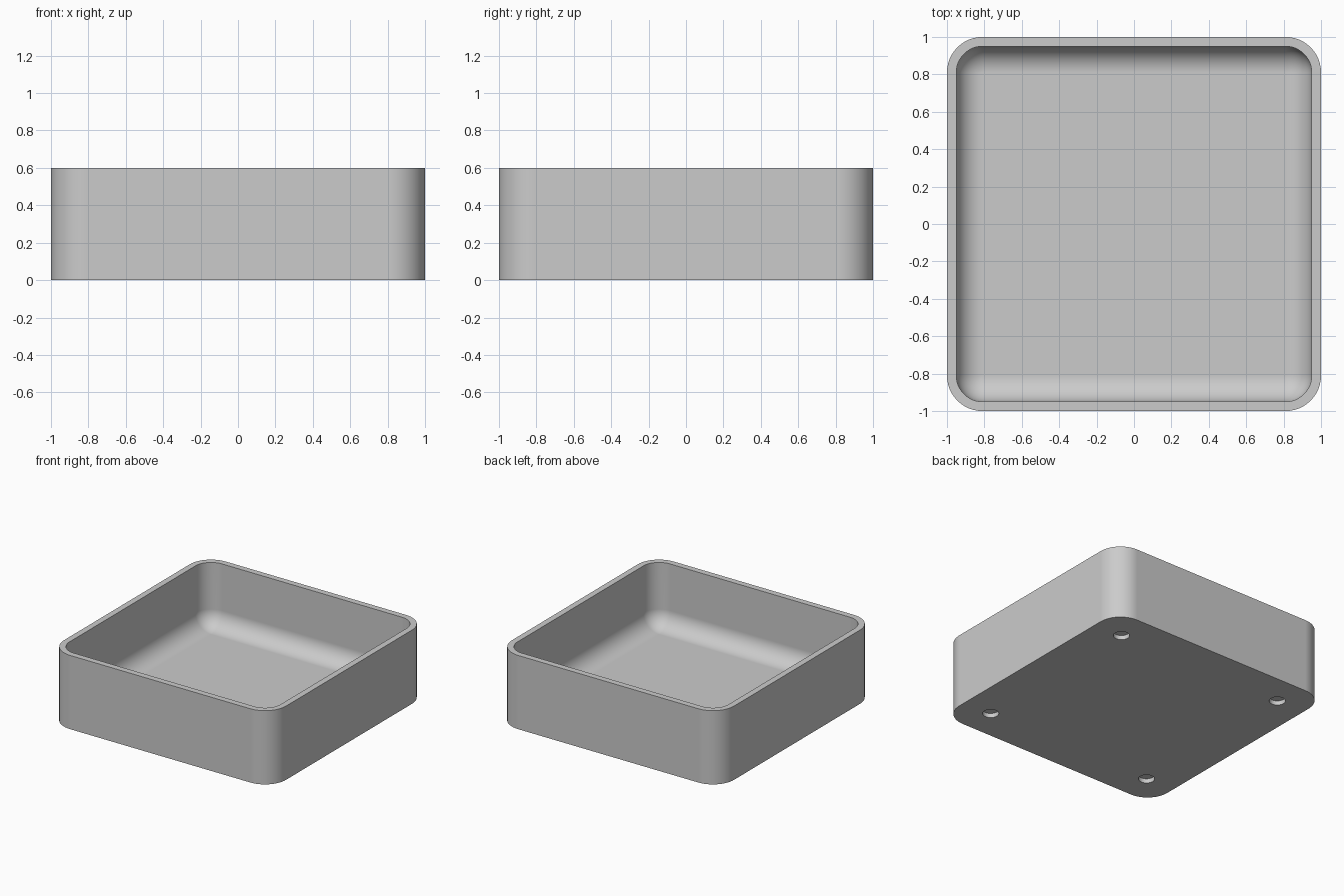
import bpy, bmesh
from math import sin, cos, pi

cube = bpy.data.objects.get("Cube")
if cube:
    bpy.data.objects.remove(cube, do_unlink=True)

HEIGHT, FLOOR, WALL = 0.6, 0.08, 0.05
CORNER = 0.19                 # outer corner radius
FILLET = CORNER - WALL        # inner corner and floor fillet radius
STEPS = 12

grey = bpy.data.materials.new("light_grey")
grey.use_nodes = True
grey.diffuse_color = (0.6, 0.6, 0.6, 1)
grey.node_tree.nodes["Principled BSDF"].inputs["Base Color"].default_value = (0.6, 0.6, 0.6, 1)


def rounded_ring(bm, half, radius, z):
    """Loop of vertices around a rounded square."""
    ring = []
    for corner, (sx, sy) in enumerate([(1, 1), (-1, 1), (-1, -1), (1, -1)]):
        for i in range(STEPS + 1):
            a = (corner + i / STEPS) * pi / 2
            ring.append(bm.verts.new((sx * (half - radius) + radius * cos(a),
                                      sy * (half - radius) + radius * sin(a), z)))
    return ring


# Tray shell: outer wall, rim, inner wall, then the fillet down to the floor
bm = bmesh.new()
inner = 1 - WALL
rings = [rounded_ring(bm, 1, CORNER, 0), rounded_ring(bm, 1, CORNER, HEIGHT),
         rounded_ring(bm, inner, FILLET, HEIGHT)]
for i in range(STEPS + 1):
    a = i / STEPS * pi / 2
    r = FILLET * cos(a)
    rings.append(rounded_ring(bm, inner - FILLET + r, r, FLOOR + FILLET * (1 - sin(a))))
for low, high in zip(rings, rings[1:]):
    for i in range(len(low)):
        j = (i + 1) % len(low)
        bm.faces.new((low[i], low[j], high[j], high[i]))
bm.faces.new(list(reversed(rings[0])))
bm.faces.new(rings[-1])
bmesh.ops.remove_doubles(bm, verts=bm.verts, dist=1e-5)
bmesh.ops.recalc_face_normals(bm, faces=bm.faces)
mesh = bpy.data.meshes.new("tray")
bm.to_mesh(mesh)
bm.free()
mesh.materials.append(grey)
tray = bpy.data.objects.new("tray", mesh)
bpy.context.collection.objects.link(tray)

# Four shallow round recesses in the underside
cutters = []
for sx in (-1, 1):
    for sy in (-1, 1):
        bpy.ops.mesh.primitive_cylinder_add(vertices=32, radius=0.06, depth=0.07,
                                            location=(sx * 0.75, sy * 0.75, 0))
        cutter = bpy.context.object
        cutter.name = "recess_cutter"
        cutter.hide_render = True
        cutter.data.materials.append(grey)
        cutters.append(cutter)

bpy.ops.object.select_all(action='DESELECT')
tray.select_set(True)
bpy.context.view_layer.objects.active = tray
for cutter in cutters:
    mod = tray.modifiers.new("recess", 'BOOLEAN')
    mod.operation = 'DIFFERENCE'
    mod.solver = 'EXACT'
    mod.object = cutter
    bpy.ops.object.modifier_apply(modifier=mod.name)
    bpy.data.objects.remove(cutter, do_unlink=True)

# Smooth curves with crisp rim, base and recess edges
bpy.ops.object.shade_smooth_by_angle(angle=pi / 6)
normals = tray.modifiers.new("weighted_normals", 'WEIGHTED_NORMAL')
normals.keep_sharp = True
